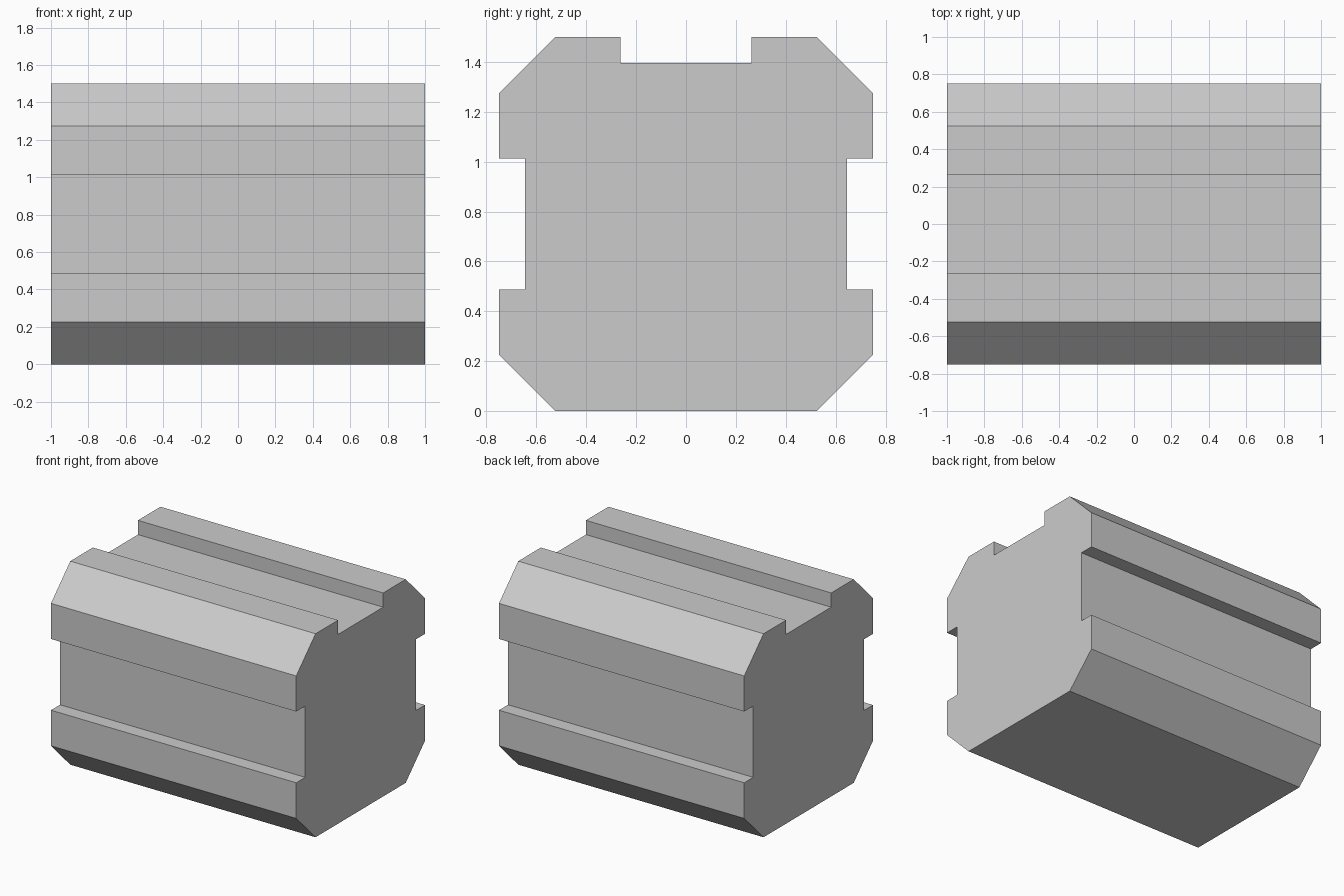
import bpy
import bmesh

if "Cube" in bpy.data.objects:
    bpy.data.objects.remove(bpy.data.objects["Cube"])

LENGTH = 2.0
HALF = 0.75       # half the width and height
FLAT = 0.525      # half of each flat side between chamfers
SLOT = 0.2625     # half width of a groove
DEPTH = 0.105     # groove depth

# Right half of the cross-section (y, z), bottom to top, about the block centre
half = [
    (FLAT, -HALF), (HALF, -FLAT),                                   # lower chamfer
    (HALF, -SLOT), (HALF - DEPTH, -SLOT),
    (HALF - DEPTH, SLOT), (HALF, SLOT),                             # side groove
    (HALF, FLAT), (FLAT, HALF),                                     # upper chamfer
    (SLOT, HALF), (SLOT, HALF - DEPTH),                             # top groove
]
profile = half + [(-y, z) for y, z in reversed(half)]

# Extrude the mirrored cross-section along x
bm = bmesh.new()
end = bm.faces.new([bm.verts.new((-LENGTH / 2, y, z + HALF)) for y, z in profile])
extruded = bmesh.ops.extrude_face_region(bm, geom=[end], use_keep_orig=True)
moved = [v for v in extruded["geom"] if isinstance(v, bmesh.types.BMVert)]
bmesh.ops.translate(bm, verts=moved, vec=(LENGTH, 0, 0))
bmesh.ops.recalc_face_normals(bm, faces=bm.faces)

mesh = bpy.data.meshes.new("grooved_block")
bm.to_mesh(mesh)
bm.free()
block = bpy.data.objects.new("grooved_block", mesh)
bpy.context.collection.objects.link(block)
